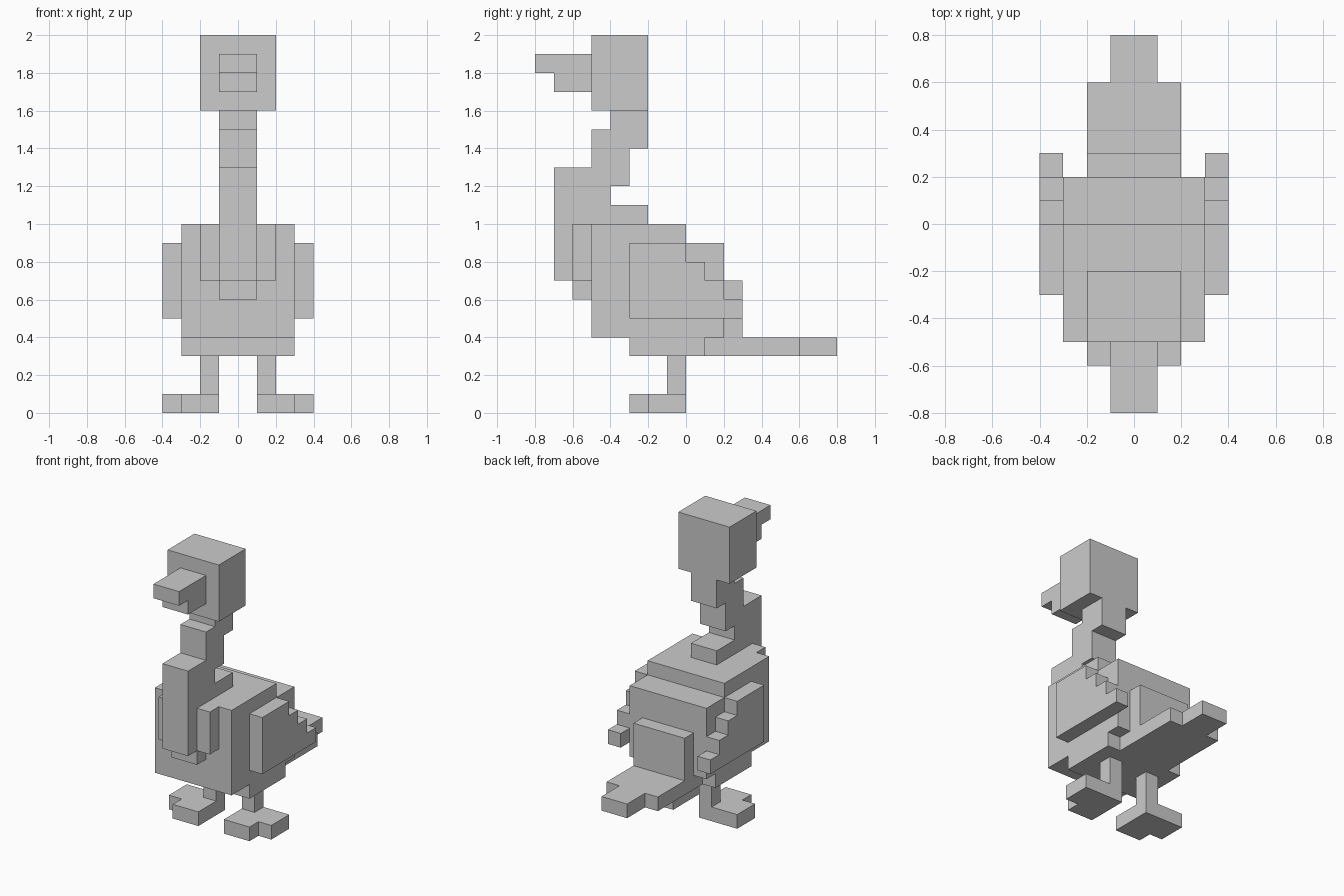
import bpy
import bmesh
from mathutils import Vector

if "Cube" in bpy.data.objects:
    bpy.data.objects.remove(bpy.data.objects["Cube"])


def prism(name, outline, lo, hi, axis):
    """Extrude a flat outline along an axis: x takes (y,z), y takes (x,z), z takes (x,y)."""
    place = {
        "x": lambda a, b: (lo, a, b),
        "y": lambda a, b: (a, lo, b),
        "z": lambda a, b: (a, b, lo),
    }[axis]
    step = Vector([(hi - lo) * (axis == k) for k in "xyz"])
    bm = bmesh.new()
    face = bm.faces.new([bm.verts.new(place(a, b)) for a, b in outline])
    ext = bmesh.ops.extrude_face_region(bm, geom=[face], use_keep_orig=True)
    new = [g for g in ext["geom"] if isinstance(g, bmesh.types.BMVert)]
    bmesh.ops.translate(bm, vec=step, verts=new)
    bmesh.ops.recalc_face_normals(bm, faces=bm.faces)
    mesh = bpy.data.meshes.new(name)
    bm.to_mesh(mesh)
    bm.free()
    obj = bpy.data.objects.new(name, mesh)
    bpy.context.collection.objects.link(obj)
    return obj


def rect(a0, a1, b0, b1):
    return [(a0, b0), (a1, b0), (a1, b1), (a0, b1)]


def symmetric(half):
    """Complete a right-half outline across x = 0."""
    return half + [(-x, v) for x, v in reversed(half)]


# Head and stepped beak
prism("head", rect(-.5, -.2, 1.6, 2.0), -.2, .2, "x")
prism("beak", [(-.5, 1.7), (-.5, 1.9), (-.8, 1.9), (-.8, 1.8), (-.7, 1.8), (-.7, 1.7)],
      -.1, .1, "x")

# S-curved neck running down the front of the chest
prism("neck", [(-.7, .7), (-.7, 1.3), (-.5, 1.3), (-.5, 1.5), (-.4, 1.5), (-.4, 1.6),
               (-.2, 1.6), (-.2, 1.4), (-.3, 1.4), (-.3, 1.2), (-.4, 1.2), (-.4, 1.1),
               (-.2, 1.1), (-.2, 1.0), (-.6, 1.0), (-.6, .7)], -.1, .1, "x")
prism("chest", symmetric([(.1, .6), (.1, .7), (.2, .7), (.2, 1.0)]), -.6, -.5, "y")

# Body, rump and the belly plate that narrows into the tail
prism("body", [(-.5, .4), (.2, .4), (.2, .9), (0, .9), (0, 1.0), (-.5, 1.0)], -.3, .3, "x")
prism("rump", rect(.2, .3, .4, .7), -.2, .2, "x")
prism("belly_and_tail", symmetric([(.3, -.3), (.3, .1), (.2, .1), (.2, .6), (.1, .6), (.1, .8)]),
      .3, .4, "z")

# Wings, legs and webbed feet on both sides
wing = [(-.3, .5), (.3, .5), (.3, .6), (.2, .6), (.2, .7), (.1, .7), (.1, .8),
        (0, .8), (0, .9), (-.3, .9)]
foot = [(.1, -.3), (.3, -.3), (.3, -.2), (.4, -.2), (.4, 0), (.1, 0)]
for side, s in (("right", 1), ("left", -1)):
    prism(side + "_wing", wing, .3 * s, .4 * s, "x")
    prism(side + "_leg", rect(-.1, 0, .1, .3), .1 * s, .2 * s, "x")
    prism(side + "_foot", [(x * s, y) for x, y in foot], 0, .1, "z")
